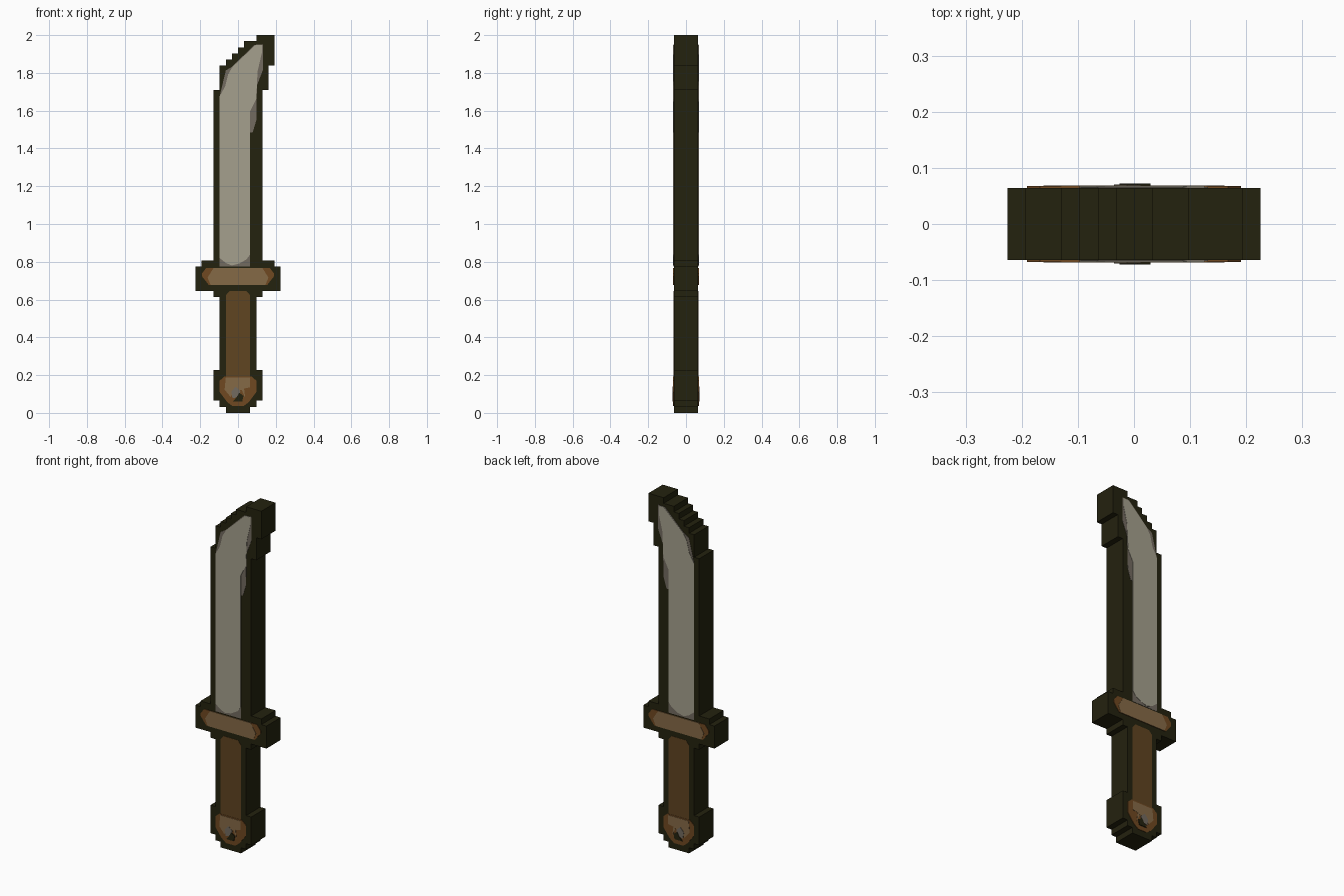
import bpy
import bmesh

if "Cube" in bpy.data.objects:
    bpy.data.objects.remove(bpy.data.objects["Cube"])

U = 2 / 62          # one grid step of the stepped outline
HALF = 2 * U        # half of the slab depth
LAYER = 0.0015      # thickness of one painted layer


def material(name, *rgb):
    m = bpy.data.materials.new(name)
    m.use_nodes = True
    colour = (*rgb, 1)
    m.diffuse_color = colour
    bsdf = next(n for n in m.node_tree.nodes if n.type == 'BSDF_PRINCIPLED')
    bsdf.inputs["Base Color"].default_value = colour
    return m


DARK = material("dark olive outline", .0176, .016, .0045)
STEEL = material("pale steel", .376, .352, .27)
SHADE = material("shaded steel", .17, .145, .115)
TAN = material("tan wood", .235, .144, .062)
BROWN = material("grip brown", .117, .058, .0152)
RUST = material("warm brown", .16, .065, .015)


def prism(name, points, y0, y1, mat):
    """Extrude an outline given in grid steps (x, z) from y0 to y1."""
    bm = bmesh.new()
    face = bm.faces.new([bm.verts.new((x * U, y0, z * U)) for x, z in points])
    ext = bmesh.ops.extrude_face_region(bm, geom=[face])
    verts = [g for g in ext["geom"] if isinstance(g, bmesh.types.BMVert)]
    bmesh.ops.translate(bm, verts=verts, vec=(0, y1 - y0, 0))
    bmesh.ops.recalc_face_normals(bm, faces=bm.faces[:])
    mesh = bpy.data.meshes.new(name)
    bm.to_mesh(mesh)
    bm.free()
    mesh.materials.append(mat)
    obj = bpy.data.objects.new(name, mesh)
    bpy.context.collection.objects.link(obj)
    return obj


def stepped(name, left, right):
    """Slab whose sides are stairs; each entry is (x, top z), first is the base."""
    def stairs(side):
        z, pts = side[0], []
        for x, top in side[1:]:
            pts += [(x, z), (x, top)]
            z = top
        return pts
    prism(name, stairs(right) + stairs(left)[::-1], -HALF, HALF, DARK)


def symmetric(name, base, steps):
    stepped(name, [base] + [(-x, z) for x, z in steps], [base] + steps)


def paint(name, points, mat, layer=1):
    """Thin plate on the front, mirrored to the back."""
    obj = prism(name, points, -HALF - layer * LAYER, -HALF, mat)
    obj.modifiers.new("both_sides", 'MIRROR').use_axis = (False, True, False)


def both(points):
    """Close a right half outline with its mirror image."""
    return points + [(-x, z) for x, z in reversed(points)]


# Stepped slabs
symmetric("pommel", 0, [(2, 1), (3, 2), (4, 7)])
symmetric("grip", 7, [(3, 19), (4, 20)])
symmetric("guard", 20, [(7, 24), (6, 25)])
stepped("blade",
        [25, (-4, 53), (-3, 57), (-2, 58), (-1, 59), (0, 60), (1, 61), (3, 62)],
        [25, (4, 53), (5, 57), (6, 62)])

# Blade surface
paint("blade_shade", [(-3, 24), (2, 24), (2, 46), (2.4, 46), (3, 48), (3.1, 53.7),
                      (4.1, 56.3), (4.1, 60.5), (2.7, 60.4), (-1, 56.8),
                      (-2, 56.2), (-3, 52)], SHADE)
paint("blade_face", [(-3, 25.4), (-2, 24.6), (-1, 24.2), (.2, 24.5), (1.4, 25.2),
                     (2, 26), (2, 49.5), (3, 51.5), (3.2, 56), (3.9, 59),
                     (3.9, 60.4), (2.9, 60.4), (-.9, 56.8), (-1.6, 55.6),
                     (-2.1, 53.6), (-3, 52)], STEEL, 2)

# Guard surface
paint("guard_ends", both([(4.8, 21), (5.9, 22.4), (5.9, 22.9), (5.2, 23.8)]), RUST, 2)
paint("guard_face", both([(4.5, 21), (5, 22.2), (4, 23.8)]), TAN, 3)

# Grip surface
paint("grip_face", both([(2, 6), (2, 19.3), (1.4, 20)]), BROWN)

# Pommel surface with its worn patch, rivet and hole
paint("pommel_face", both([(.9, 1.1), (1.8, 1.8), (3, 3.4), (3, 5.3), (2.2, 6)]), RUST, 2)
paint("pommel_patch", [(-2.2, 3.8), (-1.2, 2.6), (-.8, 3.4), (.6, 3.8), (1.2, 2.4),
                       (1, 4), (2, 4.2), (2, 5.8), (-2, 5.8)], TAN, 3)
paint("pommel_rivet", [(-.9, 2.4), (.1, 2.6), (.4, 3.6), (-.4, 4.3), (-1.1, 3.5)], SHADE, 4)
paint("pommel_hole", [(-.8, 1.9), (.7, 1.9), (.9, 2.8), (.2, 3.3), (-.2, 2.6)], DARK, 5)
